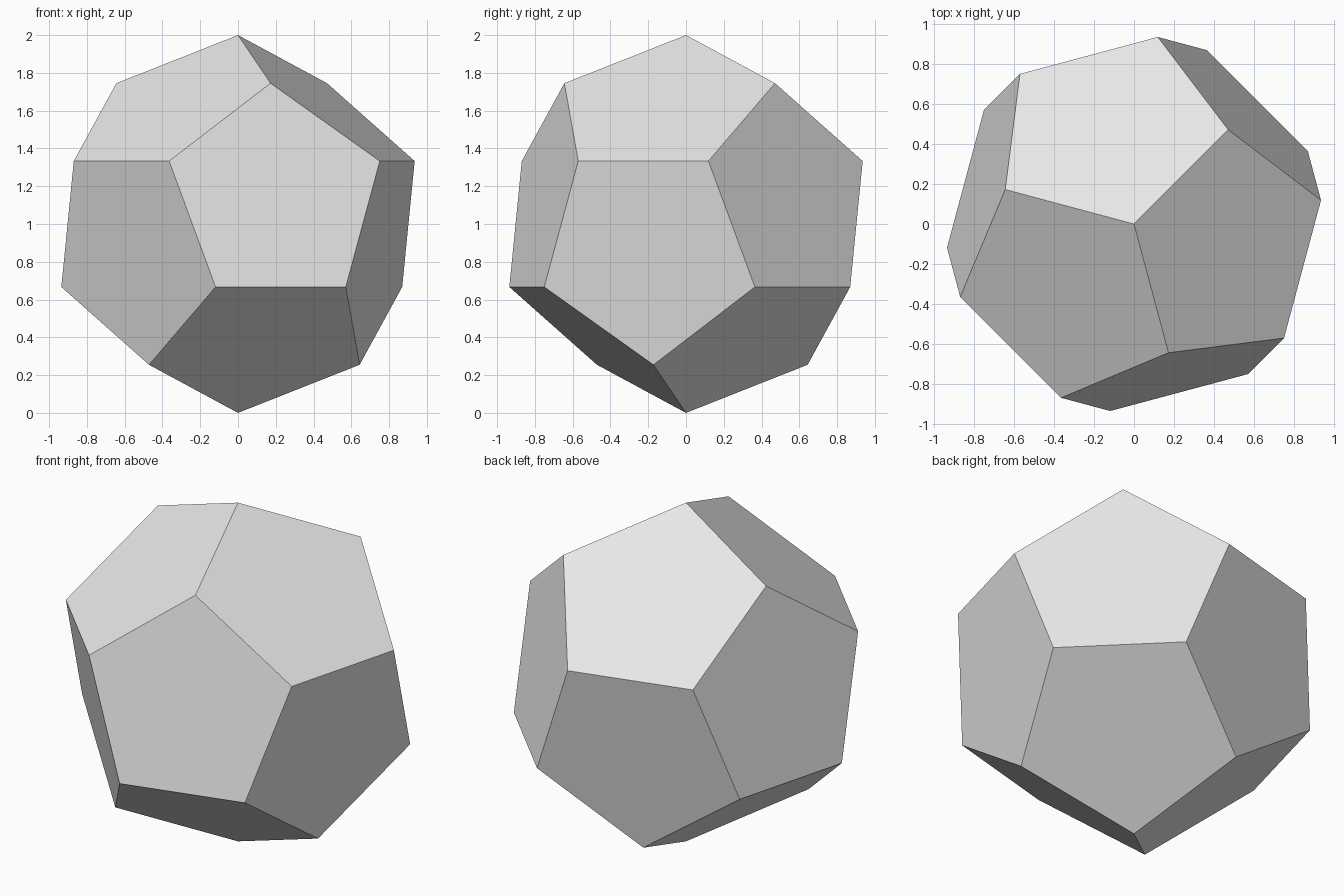
import bpy, bmesh, math
from mathutils import Vector, Matrix

cube = bpy.data.objects.get("Cube")
if cube:
    bpy.data.objects.remove(cube, do_unlink=True)

# Single flat grey
grey = bpy.data.materials.new("light_grey")
grey.use_nodes = True
colour = (0.8, 0.8, 0.8, 1)
grey.diffuse_color = colour
grey.node_tree.nodes["Principled BSDF"].inputs["Base Color"].default_value = colour

# Corners: a cube plus three golden rectangles
phi = (1 + math.sqrt(5)) / 2
signs = (-1, 1)
corners = [Vector((x, y, z)) for x in signs for y in signs for z in signs]
for a in signs:
    for b in signs:
        p, q = a / phi, b * phi
        corners += [Vector((0, p, q)), Vector((p, q, 0)), Vector((q, 0, p))]

# Stand one corner straight up, with an edge from it heading along 45 degrees
up = Vector((1, 1, 1)).normalized()
edge = Vector((0, 1 / phi, phi))
along = (edge - up * edge.dot(up)).normalized()
upright = Matrix((along, up.cross(along), up))
turn = Matrix.Rotation(math.radians(45), 3, 'Z') @ upright

# Twelve pentagons: hull of the corners with coplanar triangles merged
bm = bmesh.new()
for c in corners:
    bm.verts.new(turn @ c.normalized() + Vector((0, 0, 1)))
bmesh.ops.convex_hull(bm, input=bm.verts[:])
bmesh.ops.dissolve_limit(bm, angle_limit=math.radians(1),
                         verts=bm.verts[:], edges=bm.edges[:])
bmesh.ops.recalc_face_normals(bm, faces=bm.faces[:])

mesh = bpy.data.meshes.new("dodecahedron")
bm.to_mesh(mesh)
bm.free()
mesh.materials.append(grey)
solid = bpy.data.objects.new("dodecahedron", mesh)
bpy.context.collection.objects.link(solid)
